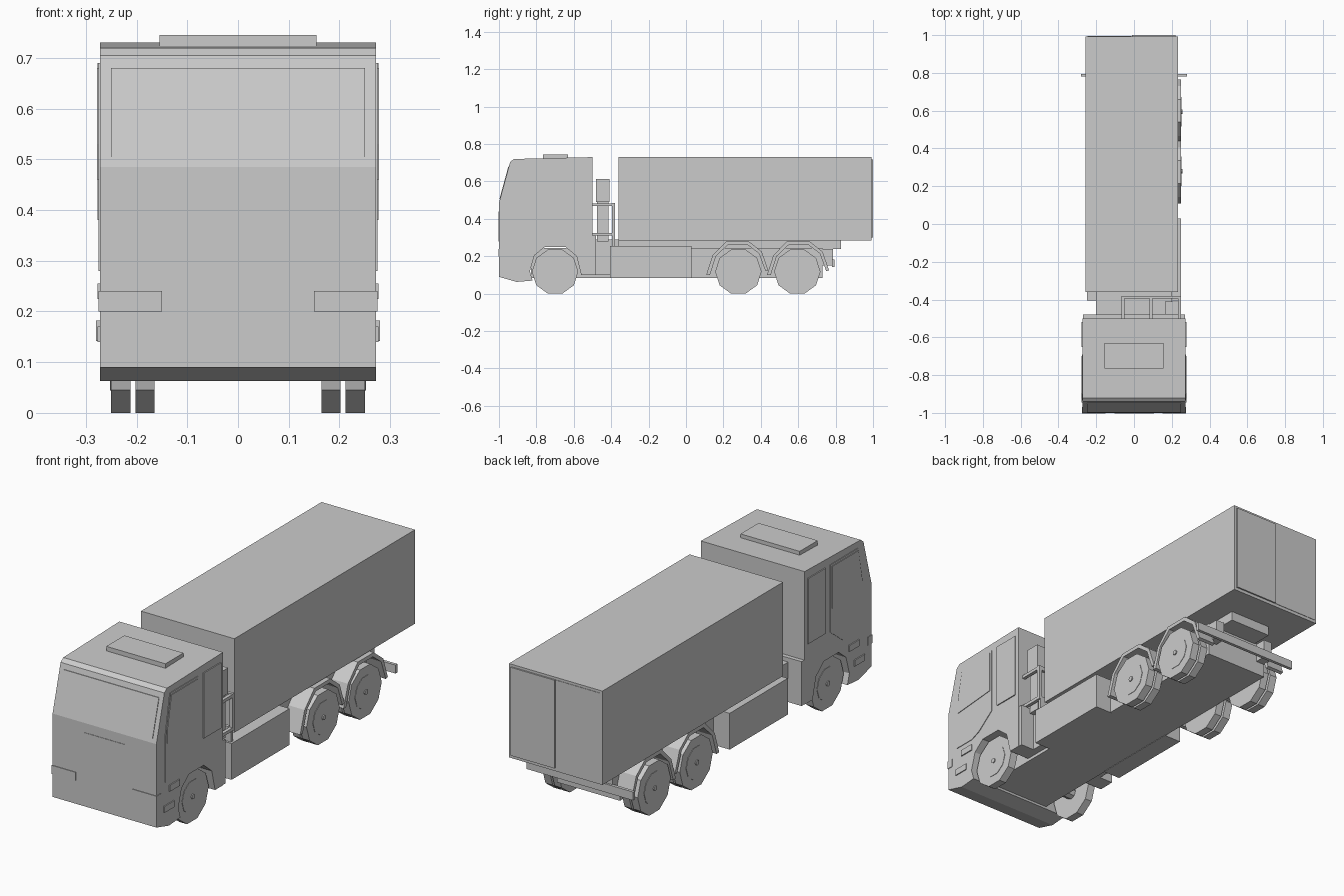
import bpy, bmesh, math


def make(name, bm):
    bmesh.ops.recalc_face_normals(bm, faces=bm.faces)
    me = bpy.data.meshes.new(name)
    bm.to_mesh(me)
    bm.free()
    ob = bpy.data.objects.new(name, me)
    bpy.context.collection.objects.link(ob)
    return ob


def box(name, x, y, z):
    """Box from (min, max) ranges on each axis."""
    bm = bmesh.new()
    bmesh.ops.create_cube(bm, size=1)
    for v in bm.verts:
        v.co = [r[0] if c < 0 else r[1] for c, r in zip(v.co, (x, y, z))]
    return make(name, bm)


def prism(name, pts, x0, x1):
    """Side profile of (y, z) points extruded along x."""
    bm = bmesh.new()
    f = bm.faces.new([bm.verts.new((x0, y, z)) for y, z in pts])
    new = bmesh.ops.extrude_face_region(bm, geom=[f])["geom"]
    for v in new:
        if isinstance(v, bmesh.types.BMVert):
            v.co.x = x1
    return make(name, bm)


def ring(y, z, r, n=10):
    return [(y + r * math.cos(2 * math.pi * i / n),
             z + r * math.sin(2 * math.pi * i / n)) for i in range(n)]


def both(fn, name, rng, *args):
    """Build a part on the right and mirrored on the left."""
    a, b = rng
    for side, s in (("right", 1), ("left", -1)):
        if fn is box:
            box(f"{name}_{side}", (min(s * a, s * b), max(s * a, s * b)), *args)
        else:
            prism(f"{name}_{side}", *args, s * a, s * b)


# Cab shell with wheel arches, and flared rear skirt
CAB = [(-1, 0.09), (-1, 0.485), (-0.94, 0.705), (-0.92, 0.72), (-0.5, 0.73),
       (-0.5, 0.1), (-0.56, 0.1), (-0.585, 0.2), (-0.645, 0.25), (-0.755, 0.25),
       (-0.81, 0.205), (-0.835, 0.12), (-0.82, 0.07), (-0.905, 0.063)]
prism("cab", CAB, -0.272, 0.272)
box("cab_rear_skirt", (-0.27, 0.27), (-0.505, -0.48), (0.1, 0.31))
box("roof_hatch", (-0.155, 0.155), (-0.765, -0.63), (0.715, 0.745))

# Windscreen lies on the sloping front face
slope = lambda z, d: (-1 + (z - 0.485) * 0.06 / 0.22 - d, z)
prism("windscreen", [slope(0.505, 0.003), slope(0.68, 0.003),
                     slope(0.68, -0.01), slope(0.505, -0.01)], -0.25, 0.25)
box("grille_panel", (-0.104, 0.106), (-1.002, -0.99), (0.28, 0.44))
both(box, "headlight", (0.15, 0.275), (-1.003, -0.97), (0.2, 0.24))

# Doors, windows and side lamps
both(prism, "door", (0.265, 0.275),
     [(-0.935, 0.28), (-0.935, 0.5), (-0.9, 0.69), (-0.69, 0.69), (-0.69, 0.37),
      (-0.78, 0.30), (-0.83, 0.28)])
both(prism, "door_window", (0.265, 0.278),
     [(-0.925, 0.46), (-0.925, 0.53), (-0.895, 0.68), (-0.7, 0.68), (-0.7, 0.48)])
both(box, "rear_cab_panel", (0.265, 0.277), (-0.65, -0.52), (0.38, 0.69))
both(box, "upper_side_lamp", (0.265, 0.277), (-0.905, -0.83), (0.225, 0.255))
both(box, "lower_side_lamp", (0.265, 0.277), (-0.945, -0.87), (0.14, 0.17))

# Cargo box and rear doors
box("cargo_box", (-0.257, 0.233), (-0.36, 0.993), (0.285, 0.73))
box("rear_door_right", (-0.01, 0.22), (0.98, 1.0), (0.3, 0.718))
box("rear_door_left", (-0.245, -0.014), (0.98, 0.995), (0.3, 0.718))

# Chassis, subframe and side tanks
box("chassis", (-0.165, 0.165), (-0.83, 0.73), (0.085, 0.245))
box("subframe", (-0.11, 0.11), (-0.5, 0.83), (0.24, 0.287))
box("front_crossmember", (-0.2, 0.2), (-0.49, -0.36), (0.1, 0.29))
both(box, "side_tank", (0.16, 0.25), (-0.405, 0.03), (0.083, 0.255))

# Rear underrun bar on brackets
box("rear_bar", (-0.28, 0.28), (0.78, 0.795), (0.142, 0.182))
both(box, "rear_bar_bracket", (0.12, 0.165), (0.72, 0.785), (0.15, 0.24))

# Wheels: single front axle, twin-tyre rear axles
R = 0.124
for axle, y in (("front", -0.7), ("mid", 0.28), ("rear", 0.595)):
    both(prism, f"{axle}_tyre", (0.212, 0.25), ring(y, R * 0.951, R))
    both(prism, f"{axle}_rim", (0.245, 0.252), ring(y, R * 0.951, 0.078))
    both(prism, f"{axle}_hub", (0.245, 0.257), ring(y, R * 0.951, 0.012, 8))
    both(prism, f"{axle}_axle", (0.1, 0.22), ring(y, R * 0.951, 0.03, 8))
    if axle != "front":
        both(prism, f"{axle}_inner_tyre", (0.165, 0.202), ring(y, R * 0.951, R))

# Rear mudguards: bent bands over each wheel
OUT = [(-0.172, 0.1), (-0.138, 0.205), (-0.065, 0.28), (0.055, 0.28),
       (0.125, 0.225), (0.16, 0.125)]
IN = [(0.145, 0.12), (0.11, 0.215), (0.048, 0.262), (-0.055, 0.262),
      (-0.12, 0.2), (-0.152, 0.1)]
for axle, y in (("mid", 0.28), ("rear", 0.605)):
    both(prism, f"{axle}_mudguard", (0.16, 0.25), [(y + a, z) for a, z in OUT + IN])

# Air intake stack behind the cab and its rack
box("intake_lower", (0.17, 0.225), (-0.475, -0.415), (0.28, 0.49))
box("intake_upper", (0.165, 0.235), (-0.48, -0.41), (0.49, 0.612))
box("rack_top_rail", (-0.065, 0.247), (-0.395, -0.38), (0.465, 0.485))
box("rack_bottom_rail", (-0.065, 0.247), (-0.395, -0.38), (0.31, 0.325))
for i, x in enumerate((-0.057, 0.09, 0.24)):
    box(f"rack_post_{i}", (x - 0.008, x + 0.008), (-0.395, -0.38), (0.31, 0.485))
    for j, z in enumerate((0.31, 0.468)):
        box(f"rack_arm_{i}_{j}", (x - 0.008, x + 0.008), (-0.5, -0.38), (z, z + 0.015))
box("rack_support", (0.19, 0.24), (-0.395, -0.38), (0.25, 0.32))
